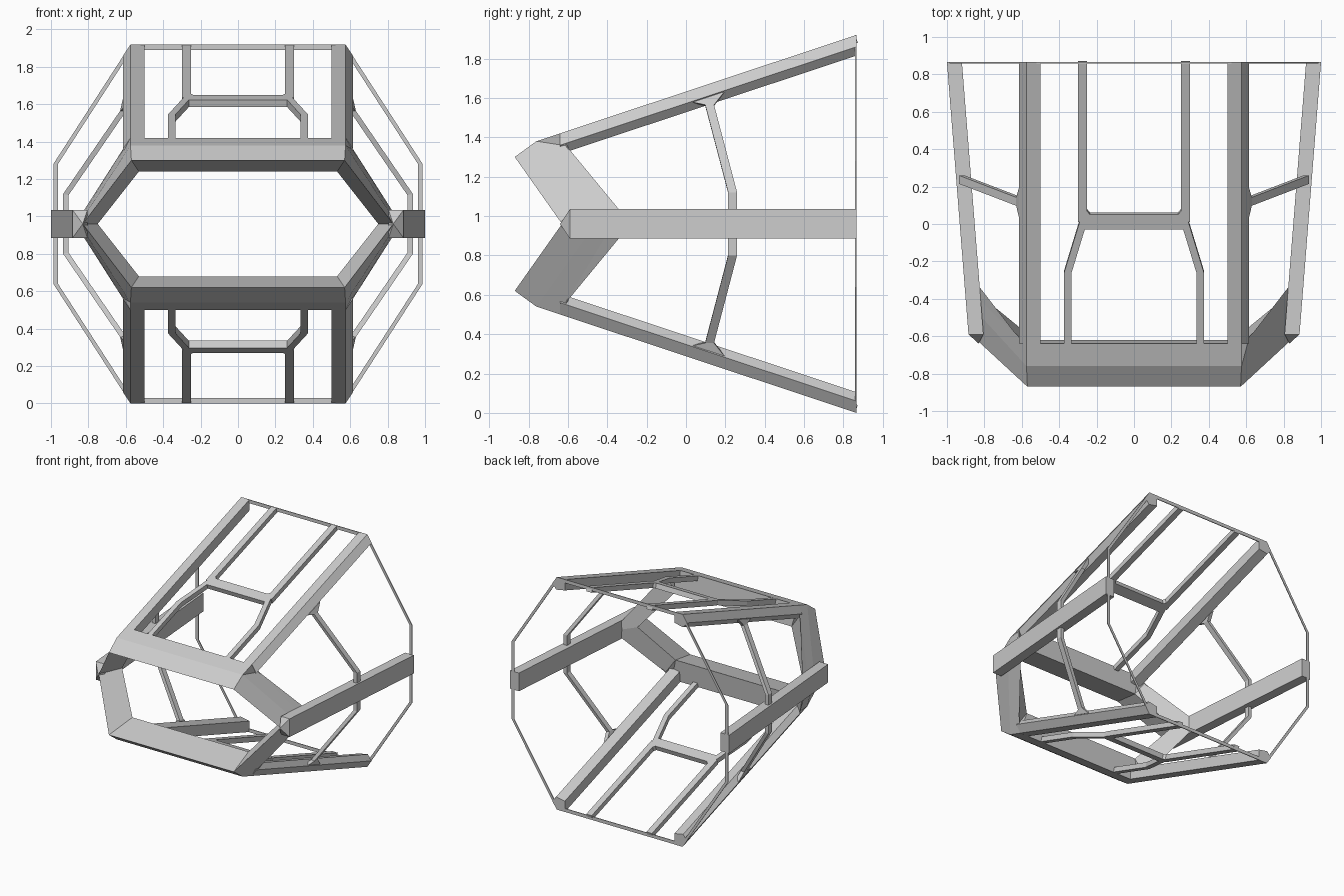
import bpy, bmesh
from mathutils import Vector as V

if "Cube" in bpy.data.objects:
    bpy.data.objects.remove(bpy.data.objects["Cube"])

MID = 0.96  # height of the symmetry plane; parts are built around it


def loft(name, sections, mirror=(True, False, True), cap_start=True, cap_end=True):
    """Skin a closed tube through matching cross-sections, then mirror it."""
    bm = bmesh.new()
    rings = [[bm.verts.new(p) for p in s] for s in sections]
    n = len(rings[0])
    for a, b in zip(rings, rings[1:]):
        for i in range(n):
            j = (i + 1) % n
            bm.faces.new((a[i], a[j], b[j], b[i]))
    if cap_start:
        bm.faces.new(rings[0])
    if cap_end:
        bm.faces.new(rings[-1])
    bmesh.ops.remove_doubles(bm, verts=bm.verts, dist=1e-5)
    bmesh.ops.recalc_face_normals(bm, faces=bm.faces)
    me = bpy.data.meshes.new(name)
    bm.to_mesh(me)
    bm.free()
    ob = bpy.data.objects.new(name, me)
    ob.location.z = MID
    bpy.context.collection.objects.link(ob)
    mod = ob.modifiers.new("mirror", "MIRROR")
    mod.use_axis = mirror
    return ob


def bar(name, path, widths, depth, **kw):
    """Flat bar along a path: a width vector per point and one depth vector."""
    d = V(depth)
    if not isinstance(widths, list):
        widths = [widths] * len(path)
    secs = []
    for p, w in zip(path, widths):
        p, h = V(p), V(w) / 2
        secs.append([p - h, p + h, p + h + d, p - h + d])
    return loft(name, secs, **kw)


def roof(y):
    return 0.42 + 0.332 * (y + 0.76)


def on_roof(x, y):
    return (x, y, roof(y))


# Front window ring: top and bottom beams
profile = [(-0.87, 0.34), (-0.76, 0.42), (-0.64, 0.46), (-0.62, 0.28)]
corner_x = [0.57, 0.575, 0.575, 0.53]
loft("front_beam", [[(0, y, z) for y, z in profile],
                    [(x, y, z) for x, (y, z) in zip(corner_x, profile)]],
     cap_start=False)

# Front window ring: slanted side beams
loft("front_side_beam", [
    [(0.57, -0.87, 0.34), (0.575, -0.76, 0.42), (0.575, -0.64, 0.46),
     (0.615, -0.61, 0.40), (0.53, -0.62, 0.28)],
    [(0.83, -0.63, 0), (0.85, -0.46, 0), (0.86, -0.37, 0),
     (0.87, -0.28, 0), (0.75, -0.44, 0)]], cap_end=False)

# Sloping main rails, upper and lower
rail = [(0.50, 0), (0.575, 0), (0.615, -0.06), (0.58, -0.105), (0.50, -0.09)]
loft("main_rail", [[(x, y, roof(y) + dz) for x, dz in rail] for y in (-0.64, 0.865)])

# Horizontal side rails with a pointed front tip


def side_section(x, y):
    return [(x - 0.08, y, -0.075), (x, y, -0.075), (x, y, 0.075), (x - 0.08, y, 0.075)]


loft("side_rail", [[(0.83, -0.64, 0)] * 4, side_section(0.885, -0.59),
                   side_section(1.0, 0.865)],
     mirror=(True, False, False), cap_start=False)

# Roof and floor lattice
down = V((0, 0.315, -0.95)) * 0.04
bar("lattice_rear_bar", [on_roof(0.275, 0.01), on_roof(0.275, 0.86)], (0.05, 0, 0), down)
bar("lattice_front_bar", [on_roof(0.355, -0.64), on_roof(0.355, -0.265),
                          on_roof(0.265, 0.03)], (0.04, 0, 0), down)
bar("lattice_crossbar", [on_roof(0, 0.01), on_roof(0.27, 0.01)],
    (0, 0.08, 0.08 * 0.332), down, cap_start=False)
bar("lattice_gusset", [on_roof(0.235, 0.03), on_roof(0.285, 0.075)],
    [(0, 0.04, 0.04 * 0.332), (0, 0.06, 0.06 * 0.332)], down)

# Side braces between the main rails and side rails, flared at the top
thin = (0, 0.045, 0)
bar("side_brace", [(0.615, 0.115, 0.645), (0.63, 0.12, 0.605), (0.935, 0.237, 0.16),
                   (0.935, 0.237, 0.03)],
    [(0, 0.16, 0.053), thin, thin, thin], (-0.03, 0, -0.005))

# Thin rear frame
back = (0, 0.006, 0)
bar("rear_frame_top", [(0, 0.859, 0.945), (0.52, 0.859, 0.945)], (0, 0, 0.028), back,
    cap_start=False)
bar("rear_frame_side", [(0.60, 0.859, 0.90), (0.975, 0.859, 0.32), (0.975, 0.859, 0)],
    (0.025, 0, 0), back, cap_end=False)
